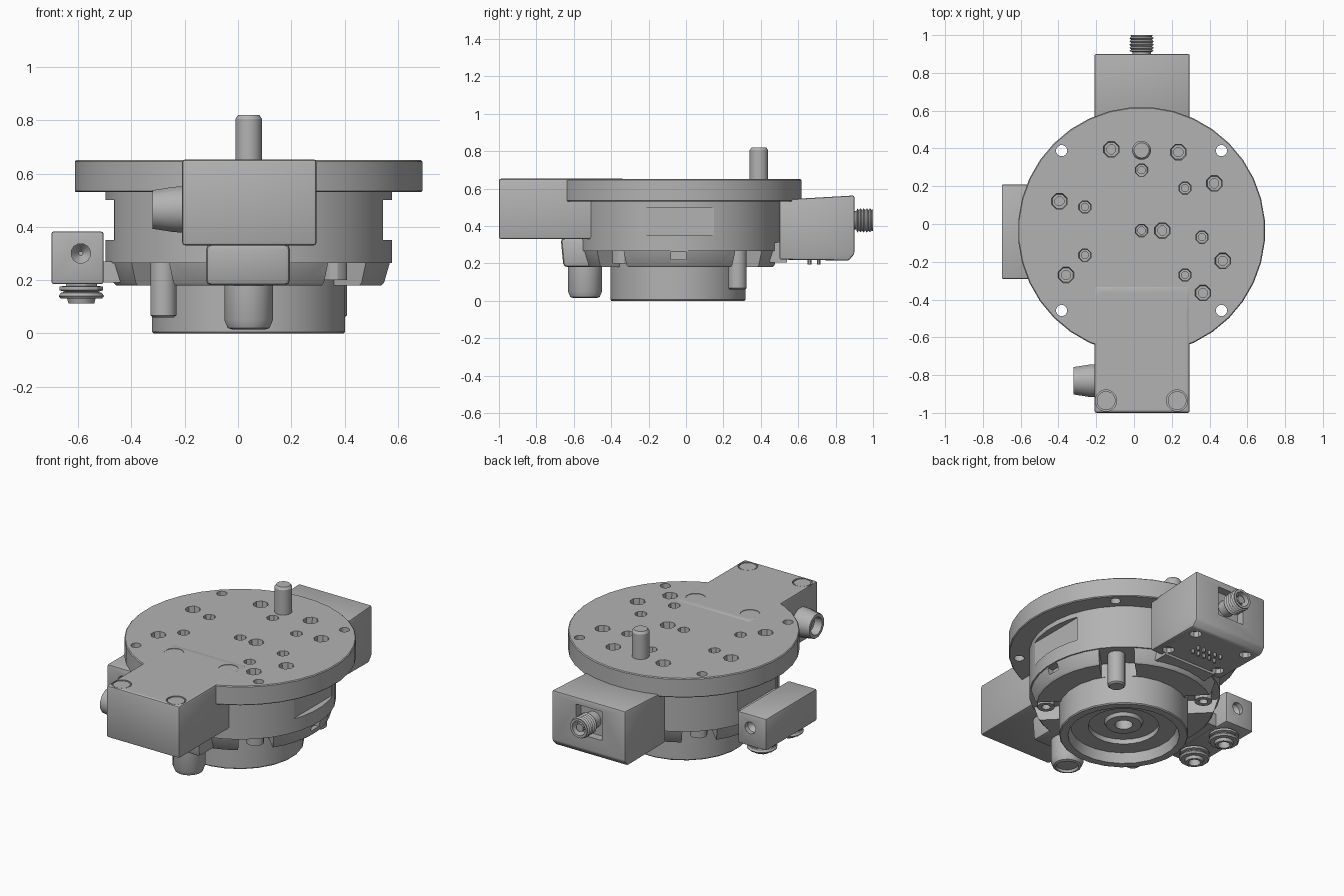
import bpy, bmesh, math
from mathutils import Vector, Matrix

cube = bpy.data.objects.get("Cube")
if cube:
    bpy.data.objects.remove(cube, do_unlink=True)

grey = bpy.data.materials.new("metal grey")
grey.use_nodes = True
COLOUR = (0.45, 0.45, 0.45, 1)
grey.diffuse_color = COLOUR
grey.node_tree.nodes["Principled BSDF"].inputs["Base Color"].default_value = COLOUR

CX, CY = 0.04, -0.035   # axis of the round parts
UP = (0, 0, 1)
parts = []


def finish(bm, name):
    bmesh.ops.recalc_face_normals(bm, faces=bm.faces)
    mesh = bpy.data.meshes.new(name)
    bm.to_mesh(mesh)
    bm.free()
    mesh.materials.append(grey)
    obj = bpy.data.objects.new(name, mesh)
    bpy.context.collection.objects.link(obj)
    parts.append(obj)
    return obj


def add_lathe(bm, profile, loc, axis=UP, segs=24):
    """Revolve (radius, height) points around an axis and cap both ends."""
    place = Matrix.Translation(loc) @ Vector(axis).to_track_quat("Z", "Y").to_matrix().to_4x4()
    rings = []
    for r, h in profile:
        angles = [2 * math.pi * (i + 0.5) / segs for i in range(segs)]
        rings.append([bm.verts.new(place @ Vector((r * math.cos(a), r * math.sin(a), h))) for a in angles])
    for low, high in zip(rings, rings[1:]):
        for i in range(segs):
            j = (i + 1) % segs
            bm.faces.new((low[i], low[j], high[j], high[i]))
    bm.faces.new(rings[0])
    bm.faces.new(rings[-1])


def add_box(bm, x, y, z, turn=None):
    size = Matrix.Diagonal((x[1] - x[0], y[1] - y[0], z[1] - z[0], 1))
    mid = Matrix.Translation([(a[0] + a[1]) / 2 for a in (x, y, z)])
    bmesh.ops.create_cube(bm, size=1, matrix=(turn or Matrix()) @ mid @ size)


def lathe(name, profile, loc, axis=UP, segs=24):
    bm = bmesh.new()
    add_lathe(bm, profile, loc, axis, segs)
    return finish(bm, name)


def box(name, x, y, z, bevel=0.0):
    bm = bmesh.new()
    add_box(bm, x, y, z)
    return round_edges(finish(bm, name), bevel)


def prism(name, outline, x, bevel=0.0):
    """Extrude a (y, z) outline between two x values."""
    bm = bmesh.new()
    ends = [[bm.verts.new((px, y, z)) for y, z in outline] for px in x]
    n = len(outline)
    for i in range(n):
        j = (i + 1) % n
        bm.faces.new((ends[0][i], ends[0][j], ends[1][j], ends[1][i]))
    for end in ends:
        bm.faces.new(end)
    return round_edges(finish(bm, name), bevel)


def apply(obj, mod):
    bpy.context.view_layer.objects.active = obj
    bpy.ops.object.modifier_apply(modifier=mod.name)


def round_edges(obj, width):
    if width:
        mod = obj.modifiers.new("round", "BEVEL")
        mod.width, mod.segments = width, 2
        apply(obj, mod)
    return obj


def cut(obj, bm):
    cutter = finish(bm, "cutter")
    parts.remove(cutter)
    cutter.hide_render = True
    mod = obj.modifiers.new("cut", "BOOLEAN")
    mod.operation, mod.solver, mod.object = "DIFFERENCE", "EXACT", cutter
    apply(obj, mod)
    bpy.data.objects.remove(cutter, do_unlink=True)


# Top plate with mounting holes
plate = lathe("top_plate", [(0.65, 0.53), (0.655, 0.535), (0.655, 0.645), (0.65, 0.65)], (CX, CY, 0), segs=36)
holes = bmesh.new()
for sx in (-1, 1):
    for sy in (-1, 1):
        add_lathe(holes, [(0.03, 0.4), (0.03, 0.8)], (CX + sx * 0.423, CY + sy * 0.423, 0), segs=12)
LARGE = [(-0.12, 0.395), (0.235, 0.38), (0.425, 0.215), (-0.395, 0.12),
         (0.47, -0.195), (0.365, -0.365), (-0.36, -0.27), (0.15, -0.035)]
SMALL = [(0.04, 0.285), (0.27, 0.19), (-0.26, 0.09), (-0.26, -0.165),
         (0.27, -0.27), (0.36, -0.07), (CX, CY)]
for spots, r in ((LARGE, 0.05), (SMALL, 0.04)):
    for x, y in spots:
        add_lathe(holes, [(r * 0.5, 0.56), (r * 0.5, 0.61), (r * 0.8, 0.61), (r, 0.7)], (x, y, 0), segs=8)
cut(plate, holes)
lathe("locating_pin", [(0.05, 0.6), (0.05, 0.805), (0.04, 0.82)], (0.04, 0.39, 0))

# Main body with a recessed window on each side
body = lathe("main_body", [(0.54, 0.265), (0.54, 0.54)], (CX, CY, 0), segs=36)
slots = bmesh.new()
for s in (-1, 1):
    add_box(slots, sorted((CX + s * 0.5, CX + s * 0.7)), (-0.225, 0.15), (0.35, 0.5))
cut(body, slots)

# Lower ring, notched on the diagonals into four lugs
lugs = lathe("lug_ring", [(0.5, 0.18), (0.51, 0.19), (0.535, 0.275)], (CX, CY, 0), segs=36)
notches = bmesh.new()
for k in range(4):
    turn = Matrix.Translation((CX, CY, 0)) @ Matrix.Rotation(math.pi * (k + 0.5) / 2, 4, "Z")
    add_box(notches, (0.35, 0.7), (-0.1, 0.1), (0.1, 0.266), turn)
for s in (-1, 1):
    add_box(notches, sorted((CX + s * 0.49, CX + s * 0.6)), (-0.08, 0.0), (0.22, 0.26))
cut(lugs, notches)
for s in (-1, 1):
    lathe("guide_pin", [(0.04, 0.06), (0.05, 0.068), (0.05, 0.3)], (CX + s * 0.32, CY + s * 0.31, 0), segs=16)
    lathe("notch_screw", [(0.025, 0.23), (0.025, 0.2), (0.05, 0.2), (0.05, 0.3)],
          (CX + s * 0.32, CY - s * 0.31, 0), segs=12)

# Bottom drum with a stepped recess
lathe("bottom_drum", [(0.05, 0.13), (0.05, 0.07), (0.1, 0.07), (0.11, 0.09), (0.2, 0.09), (0.2, 0.06),
                      (0.3, 0.06), (0.315, 0.0), (0.36, 0.0), (0.365, 0.006), (0.365, 0.28)],
      (CX, CY - 0.008, 0), segs=24)

# Front housing with four lid screws
FX = (-0.21, 0.295)
housing = box("front_housing", FX, (-1.0, -0.33), (0.33, 0.653), 0.012)
pockets = bmesh.new()
SCREWS = [(x, y) for x in (-0.148, 0.228) for y in (-0.42, -0.935)]
for x, y in SCREWS:
    add_lathe(pockets, [(0.057, 0.638), (0.057, 0.7)], (x, y, 0), segs=16)
cut(housing, pockets)
for x, y in SCREWS:
    lathe("lid_screw", [(0.05, 0.62), (0.05, 0.65)], (x, y, 0), segs=16)
lathe("side_connector", [(0.09, -0.02), (0.088, 0.03), (0.075, 0.11), (0.055, 0.11), (0.05, 0.06)],
      (-0.21, -0.83, 0.465), (-1, 0, 0), 12)

# Front foot and plunger under the housing
foot = bmesh.new()
add_box(foot, (-0.12, 0.195), (-0.67, -0.4), (0.18, 0.335))
for v in foot.verts:
    if v.co.z < 0.2:
        v.co.y = max(v.co.y, -0.655)
round_edges(finish(foot, "front_foot"), 0.02)
lathe("front_plunger", [(0.06, 0.03), (0.065, 0.015), (0.08, 0.02), (0.093, 0.05), (0.093, 0.2)], (0.04, -0.54, 0), segs=16)

# Rear housing, with a socket window and underside holes
rear = prism("rear_housing", [(0.5, 0.22), (0.5, 0.54), (0.9, 0.563), (0.9, 0.25), (0.87, 0.215)], FX, 0.01)
window = bmesh.new()
add_box(window, (CX - 0.09, CX + 0.09), (0.85, 1.0), (0.34, 0.52))
for x in (-0.14, 0.225):
    for y in (0.57, 0.81):
        add_lathe(window, [(0.035, 0.1), (0.035, 0.25)], (x, y, 0), segs=8)
cut(rear, window)
thread = [(0.05, -0.05), (0.05, 0.01)]
for k in range(5):
    thread += [(0.066, 0.016 + k * 0.017), (0.056, 0.024 + k * 0.017)]
lathe("rear_connector", thread + [(0.06, 0.1), (0.045, 0.1), (0.04, 0.05)], (CX, 0.9, 0.43), (0, 1, 0), 16)
lathe("connector_insert", [(0.025, 0.0), (0.025, 0.09)], (CX, 0.9, 0.43), (0, 1, 0), 8)
for i in range(5):
    for y in (0.66, 0.71):
        lathe("contact_pin", [(0.01, 0.195), (0.01, 0.23)], (CX + (i - 2) * 0.04, y, 0), segs=6)
prism("rear_bracket", [(0.4, 0.3), (0.45, 0.205), (0.54, 0.205), (0.54, 0.32)], (-0.14, 0.22))

# Side block with end ports and two fittings underneath
block = box("side_block", (-0.7, -0.505), (-0.29, 0.21), (0.185, 0.382), 0.008)
ports = bmesh.new()
for y, d in ((-0.29, 1), (0.21, -1)):
    add_lathe(ports, [(0.037, -0.02), (0.037, 0.03), (0.008, 0.07)], (-0.59, y, 0.3), (0, d, 0), 12)
cut(block, ports)
box("block_mount", (-0.52, -0.38), (-0.2, 0.12), (0.19, 0.27))
for y in (-0.17, 0.09):
    lathe("fitting", [(0.03, 0.15), (0.035, 0.112), (0.05, 0.112), (0.055, 0.13), (0.08, 0.13), (0.088, 0.14),
                      (0.08, 0.152), (0.065, 0.156), (0.085, 0.162), (0.085, 0.176), (0.06, 0.178), (0.06, 0.2)],
          (-0.588, y, 0), segs=12)

bpy.ops.object.select_all(action="DESELECT")
for obj in parts:
    obj.select_set(True)
bpy.context.view_layer.objects.active = parts[0]
bpy.ops.object.shade_smooth_by_angle(angle=math.radians(30))
